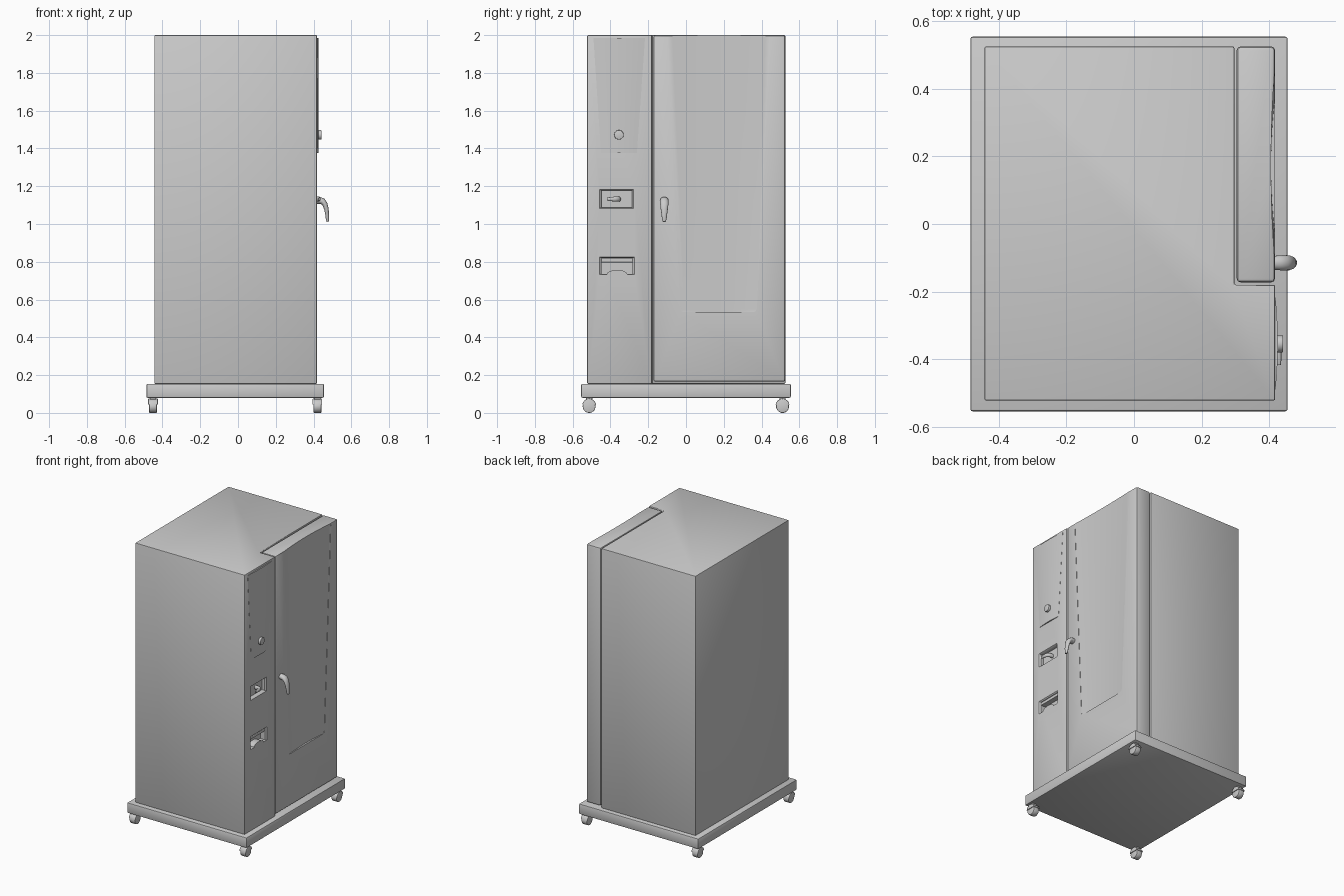
import bpy, bmesh, math
from mathutils import Vector

if "Cube" in bpy.data.objects:
    bpy.data.objects.remove(bpy.data.objects["Cube"])


def mesh_object(name, bm):
    bmesh.ops.recalc_face_normals(bm, faces=bm.faces)
    me = bpy.data.meshes.new(name)
    bm.to_mesh(me)
    bm.free()
    ob = bpy.data.objects.new(name, me)
    bpy.context.collection.objects.link(ob)
    return ob


def activate(ob):
    bpy.ops.object.select_all(action='DESELECT')
    ob.select_set(True)
    bpy.context.view_layer.objects.active = ob


def bevel(ob, width, segments=2):
    m = ob.modifiers.new("bevel", 'BEVEL')
    m.width, m.segments, m.limit_method = width, segments, 'ANGLE'
    activate(ob)
    bpy.ops.object.modifier_apply(modifier=m.name)


def cut(ob, cutter):
    m = ob.modifiers.new("cut", 'BOOLEAN')
    m.operation, m.object, m.solver = 'DIFFERENCE', cutter, 'EXACT'
    activate(ob)
    bpy.ops.object.modifier_apply(modifier=m.name)
    bpy.data.objects.remove(cutter)


def smooth(ob, angle=35):
    activate(ob)
    bpy.ops.object.shade_smooth_by_angle(angle=math.radians(angle))


def loft(name, rings):
    """Closed solid through a list of equal-length point rings."""
    bm = bmesh.new()
    vs = [[bm.verts.new(p) for p in r] for r in rings]
    n = len(rings[0])
    for a, b in zip(vs, vs[1:]):
        for i in range(n):
            j = (i + 1) % n
            bm.faces.new((a[i], a[j], b[j], b[i]))
    bm.faces.new(vs[0])
    bm.faces.new(vs[-1])
    return mesh_object(name, bm)


def box(name, x, y, z):
    rect = [(x[0], y[0]), (x[1], y[0]), (x[1], y[1]), (x[0], y[1])]
    return loft(name, [[(a, b, c) for a, b in rect] for c in z])


def curved_panel(name, rows, face, bulge, back):
    """Tapered panel whose face is an arc across y; rows are (z, y0, y1)."""
    n = 20
    rings = []
    for z, y0, y1 in rows:
        ts = [-1 + 2 * i / n for i in range(n + 1)]
        ring = [(face + bulge * (1 - t * t), (y0 + y1) / 2 + t * (y1 - y0) / 2, z) for t in ts]
        rings.append(ring + [(back, y1, z), (back, y0, z)])
    return loft(name, rings)


def pocket(profile, depth):
    """Cutter with a sloped rim, profile in (y, z)."""
    c = sum((Vector(p) for p in profile), Vector((0, 0))) / len(profile)

    def ring(x, s):
        return [(x, c.x + (y - c.x) * s, c.y + (z - c.y) * s) for y, z in profile]
    ob = loft("pocket_cutter", [ring(0.44, 1), ring(FRONT, 1), ring(FRONT - 0.008, 0.9),
                                ring(FRONT - depth, 0.9)])
    ob.hide_render = True
    return ob


def disc(name, r, length, centre, width=0.003, sides=32):
    bpy.ops.mesh.primitive_cylinder_add(vertices=sides, radius=r, depth=length,
                                        location=centre, rotation=(0, math.pi / 2, 0))
    ob = bpy.context.object
    ob.name = name
    bevel(ob, width)
    smooth(ob)
    return ob


def tube(name, pts, widths, thick):
    """Bent lever in the xz plane with elliptical sections: pts are (x, y, z)."""
    pts = [Vector(p) for p in pts]
    rings = []
    for i, p in enumerate(pts):
        t = (pts[min(i + 1, len(pts) - 1)] - pts[max(i - 1, 0)]).normalized()
        side = SIDE[name]
        up = t.cross(side).normalized()
        rings.append([p + side * widths[i] * math.cos(a) + up * thick[i] * math.sin(a)
                      for a in (k * math.tau / 16 for k in range(16))])
    ob = loft(name, rings)
    smooth(ob, 45)
    return ob


FRONT = 0.418
SIDE = {"door_handle": Vector((0, 1, 0)), "coin_lever": Vector((0, 0, 1))}

# Base tray
base = box("base", (-0.485, 0.455), (-0.555, 0.555), (0.08, 0.154))
bevel(base, 0.007)
smooth(base)

# Cabinet, L-shaped in plan
plan = [(-0.443, -0.523), (FRONT, -0.523), (FRONT, -0.18), (0.297, -0.18),
        (0.297, 0.526), (-0.443, 0.526)]
cabinet = loft("cabinet", [[(x, y, z) for x, y in plan] for z in (0.154, 2.0)])
bevel(cabinet, 0.005)

# Coin pocket and tray pocket with arched lower edge
cut(cabinet, pocket([(-0.457, 1.083), (-0.277, 1.083), (-0.277, 1.182), (-0.457, 1.182)], 0.03))
arch = [(-0.365 + 0.055 * math.cos(a), 0.733 + 0.024 * math.sin(a))
        for a in (math.pi * (1 - i / 8) for i in range(9))]
cut(cabinet, pocket([(-0.457, 0.733)] + arch +
                    [(-0.273, 0.733), (-0.273, 0.826), (-0.457, 0.826)], 0.045))
smooth(cabinet)
flap = box("tray_flap", (0.37, 0.409), (-0.45, -0.28), (0.797, 0.818))
bevel(flap, 0.003)

# Door with concave tapered window
door = box("door", (0.304, FRONT), (-0.173, 0.526), (0.165, 2.0))
bevel(door, 0.012)
window = curved_panel("window_cutter",
                      [(0.535, -0.018, 0.363), (0.539, -0.024, 0.369), (0.55, -0.03, 0.375),
                       (2.02, -0.098, 0.447)], FRONT - 0.002, -0.01, 0.45)
window.hide_render = True
cut(door, window)
smooth(door, 25)

# Convex display panel and knob
panel = curved_panel("display_panel", [(1.375, -0.45, -0.26), (1.985, -0.49, -0.217)],
                     FRONT + 0.001, 0.007, 0.41)
smooth(panel, 25)
disc("knob", 0.025, 0.03, (0.427, -0.355, 1.472))

# Door handle
tube("door_handle",
     [(0.41, -0.115, 1.125), (0.432, -0.115, 1.125), (0.448, -0.115, 1.12),
      (0.46, -0.115, 1.105), (0.468, -0.115, 1.08), (0.472, -0.115, 1.05),
      (0.474, -0.115, 1.025), (0.475, -0.115, 1.012)],
     [0.02, 0.022, 0.023, 0.022, 0.019, 0.015, 0.012, 0.008],
     [0.019, 0.019, 0.017, 0.014, 0.012, 0.01, 0.009, 0.006])

# Coin lever, bent sideways inside its pocket
tube("coin_lever",
     [(0.385, -0.357, 1.132), (0.41, -0.357, 1.132), (0.422, -0.363, 1.132),
      (0.428, -0.377, 1.132), (0.43, -0.398, 1.132), (0.43, -0.417, 1.132)],
     [0.014, 0.014, 0.014, 0.013, 0.011, 0.008],
     [0.012, 0.012, 0.011, 0.009, 0.007, 0.005])

# Casters: wheel, hood and stem
for x in (-0.45, 0.42):
    for y in (-0.513, 0.511):
        disc("caster_wheel", 0.034, 0.042, (x, y, 0.034), 0.004)
        hood = disc("caster_hood", 0.037, 0.052, (x, y, 0.038), 0.003)
        lower = box("hood_cutter", (x - 0.1, x + 0.1), (y - 0.1, y + 0.1), (-0.05, 0.045))
        lower.hide_render = True
        cut(hood, lower)
        stem = box("caster_stem", (x - 0.017, x + 0.017), (y - 0.017, y + 0.017), (0.06, 0.085))
        bevel(stem, 0.004)
